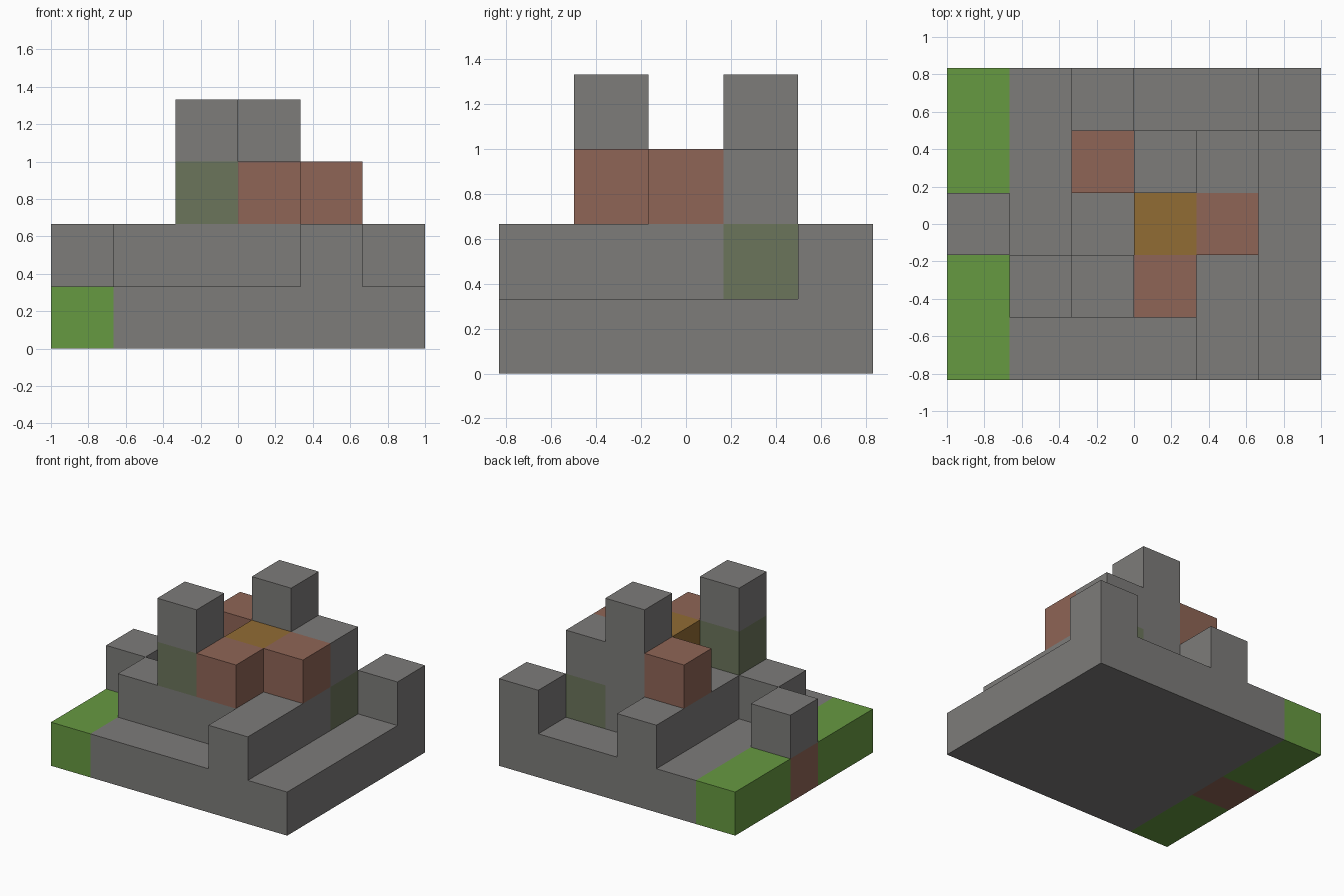
import bpy
import bmesh
from mathutils import Vector

cube = bpy.data.objects.get("Cube")
if cube:
    bpy.data.objects.remove(cube, do_unlink=True)

CELL = 1 / 3
# Stack height of every column; rows run front to back, digits left to right
HEIGHTS = ["111121", "124321", "212331", "113431", "112112"]
NX, NY = 6, 5

# Cells that are not stone: (column, row, level)
SPECIAL = {
    "grass": [(0, row, 0) for row in (0, 1, 3, 4)],
    "brick": [(0, 2, 0), (3, 1, 2), (4, 2, 2), (2, 3, 2)],
    "moss": [(2, 1, 2), (4, 3, 1)],
    "gold": [(3, 2, 2)],
}
COLOURS = {
    "stone": (0.205, 0.2, 0.194),
    "grass": (0.134, 0.32, 0.053),
    "brick": (0.275, 0.13, 0.093),
    "moss": (0.146, 0.178, 0.104),
    "gold": (0.285, 0.15, 0.034),
}
PART_NAMES = {
    "stone": "stone_terraces",
    "grass": "grass_border",
    "brick": "brick_blocks",
    "moss": "mossy_blocks",
    "gold": "gold_centre_block",
}


def make_material(name, rgb):
    mat = bpy.data.materials.new(name)
    mat.use_nodes = True
    colour = (*rgb, 1)
    mat.diffuse_color = colour
    mat.node_tree.nodes["Principled BSDF"].inputs["Base Color"].default_value = colour
    return mat


def filled_cells():
    return {(i, j, k) for j, row in enumerate(HEIGHTS)
            for i, h in enumerate(row) for k in range(int(h))}


def build_blocks(name, cells, solid, mat):
    """Make the cells as cubes, leaving out sides that touch another cell."""
    bm = bmesh.new()
    for i, j, k in sorted(cells):
        centre = Vector((i + 0.5 - NX / 2, j + 0.5 - NY / 2, k + 0.5)) * CELL
        made = bmesh.ops.create_cube(bm, size=CELL)
        bmesh.ops.translate(bm, verts=made["verts"], vec=centre)
        faces = {f for v in made["verts"] for f in v.link_faces}
        buried = []
        for f in faces:
            f.normal_update()
            n = f.normal
            if (i + round(n.x), j + round(n.y), k + round(n.z)) in solid:
                buried.append(f)
        bmesh.ops.delete(bm, geom=buried, context='FACES')
    bmesh.ops.remove_doubles(bm, verts=bm.verts, dist=0.001)
    # Merge the cube sides into large flat faces
    bmesh.ops.dissolve_limit(bm, angle_limit=0.01, verts=bm.verts, edges=bm.edges)
    mesh = bpy.data.meshes.new(name)
    bm.to_mesh(mesh)
    bm.free()
    mesh.materials.append(mat)
    obj = bpy.data.objects.new(name, mesh)
    bpy.context.collection.objects.link(obj)


# Stone takes every cell that no other part uses
solid = filled_cells()
parts = {key: set(cells) for key, cells in SPECIAL.items()}
parts["stone"] = solid - set().union(*parts.values())

for key, cells in parts.items():
    build_blocks(PART_NAMES[key], cells, solid, make_material(key, COLOURS[key]))
